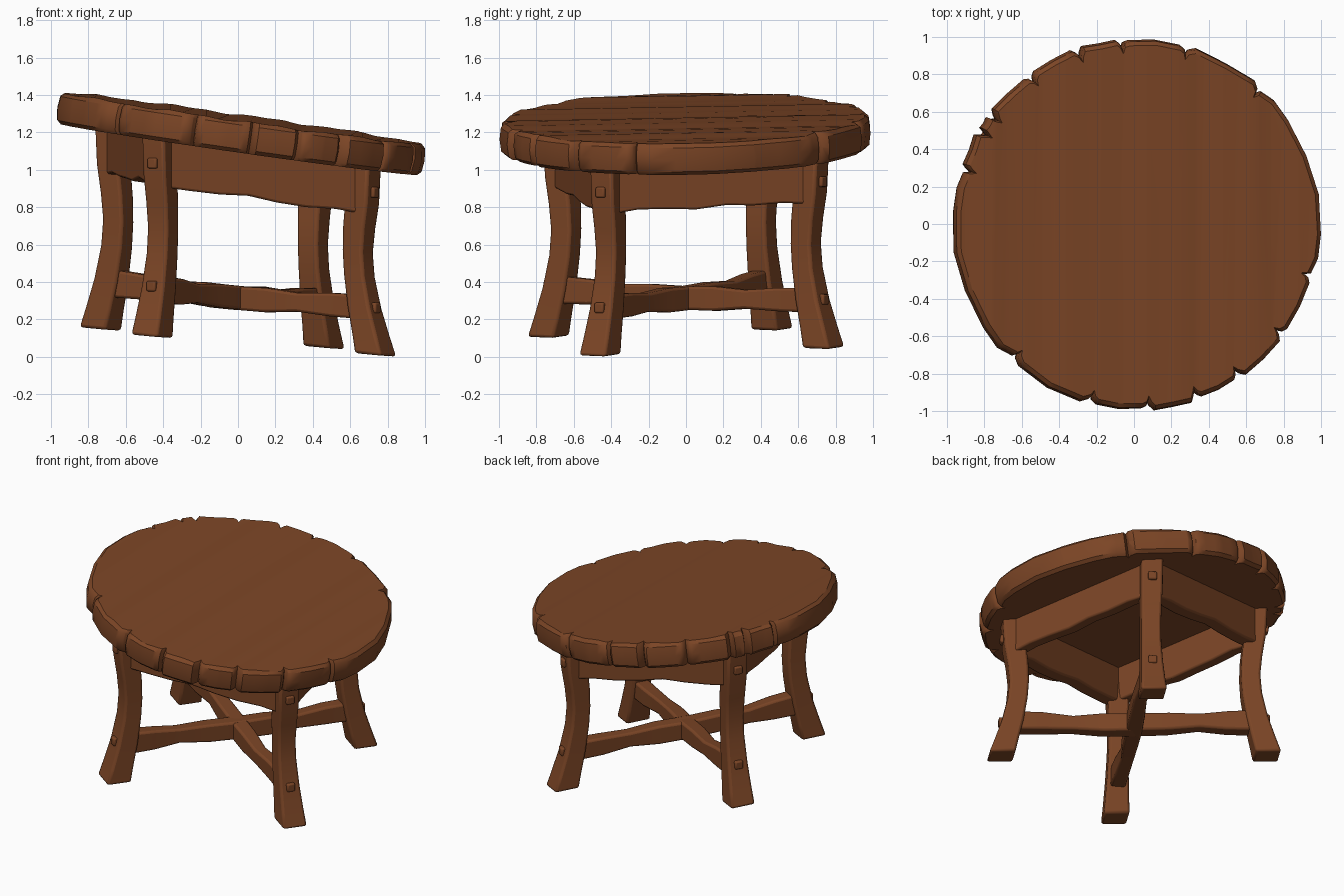
import bpy, bmesh, math, random
from mathutils import Vector, Matrix

random.seed(4)
if "Cube" in bpy.data.objects:
    bpy.data.objects.remove(bpy.data.objects["Cube"])

wood = bpy.data.materials.new("brown wood")
wood.use_nodes = True
wood.diffuse_color = (0.2, 0.06, 0.019, 1)
bsdf = wood.node_tree.nodes["Principled BSDF"]
bsdf.inputs["Base Color"].default_value = wood.diffuse_color
bsdf.inputs["Roughness"].default_value = 0.8


def floor_z(x, y):
    return 0.08 - 0.086 * x + 0.013 * y


def under_z(x, y):
    return 1.11 - 0.143 * x + 0.018 * y


def finish(name, bm, bevel=0.0):
    bmesh.ops.recalc_face_normals(bm, faces=bm.faces)
    mesh = bpy.data.meshes.new(name)
    bm.to_mesh(mesh)
    bm.free()
    mesh.materials.append(wood)
    obj = bpy.data.objects.new(name, mesh)
    bpy.context.collection.objects.link(obj)
    if bevel:
        mod = obj.modifiers.new("soft edges", "BEVEL")
        mod.width = bevel
        mod.segments = 2
        mod.angle_limit = math.radians(40)
    bpy.ops.object.select_all(action="DESELECT")
    obj.select_set(True)
    bpy.context.view_layer.objects.active = obj
    bpy.ops.object.shade_smooth_by_angle(angle=math.radians(40))
    return obj


def loft(name, rings, bevel=0.0):
    """Skin a list of equally long point rings and cap both ends."""
    bm = bmesh.new()
    loops = [[bm.verts.new(p) for p in ring] for ring in rings]
    for a, b in zip(loops, loops[1:]):
        for i in range(len(a)):
            j = (i + 1) % len(a)
            bm.faces.new((a[i], a[j], b[j], b[i]))
    bm.faces.new(loops[0])
    bm.faces.new(loops[-1])
    return finish(name, bm, bevel)


CORNERS = ((-1, -1), (1, -1), (1, 1), (-1, 1))

# Round top: chunky rim pieces separated by notches
NOTCHES = [-71, -56, -37, -16.5, 47.5, 74, 95, 109, 126, 143.5, 149.5, 162.5, 227, 255, 273.5]
outline = []
for a, b in zip(NOTCHES, NOTCHES[1:] + [NOTCHES[0] + 360]):
    outline.append((a, 0.94))
    lo, hi = a + 0.8, b - 0.8
    outline.append((lo, 0.965 + random.uniform(0, 0.01)))
    steps = max(2, round((hi - lo) / 13))
    for k in range(steps + 1):
        t = min(max(k / steps, 0.08), 0.92)
        outline.append((lo + (hi - lo) * t, 0.988 + random.uniform(-0.008, 0.008)))
    outline.append((hi, 0.965 + random.uniform(0, 0.01)))


def rim(scale, z):
    return [(scale * r * math.cos(math.radians(a)), scale * r * math.sin(math.radians(a)), z)
            for a, r in outline]


THICK = 0.168
table_top = loft("table_top", [rim(0.975, 0), rim(0.997, 0.02), rim(1.005, THICK / 2),
                               rim(0.997, THICK - 0.02), rim(0.975, THICK)])
# Worn plank ripples running front to back
bm = bmesh.new()
bm.from_mesh(table_top.data)
for k in range(-14, 15):
    x = k * 0.065
    bmesh.ops.bisect_plane(bm, geom=bm.verts[:] + bm.edges[:] + bm.faces[:],
                           plane_co=(x, 0, 0), plane_no=(1, 0, 0))
for v in bm.verts:
    if v.co.z > THICK - 0.001:
        v.co.z += 0.004 * math.sin(v.co.x * 14) + 0.003 * math.sin(v.co.x * 31 + 1)
bm.to_mesh(table_top.data)
bm.free()
table_top.matrix_world = (Matrix.Translation((0, 0, 1.11))
                          @ Matrix.Rotation(0.018, 4, "X") @ Matrix.Rotation(0.142, 4, "Y"))

# Legs: (height share, distance from centre, width)
LEG = [(0, 0.868, 0.168), (0.1, 0.84, 0.155), (0.25, 0.798, 0.14), (0.42, 0.765, 0.128),
       (0.55, 0.755, 0.126), (0.68, 0.764, 0.133), (0.82, 0.783, 0.14), (1.04, 0.795, 0.14)]
NAMES = ["front_left", "back_left", "back_right", "front_right"]
dirs = [Vector((math.cos(a), math.sin(a), 0))
        for a in (math.radians(-32 + 90 * k) for k in range(4))]


def leg_radius(t):
    for (t0, r0, w0), (t1, r1, w1) in zip(LEG, LEG[1:]):
        if t <= t1:
            f = (t - t0) / (t1 - t0)
            return r0 + (r1 - r0) * f, w0 + (w1 - w0) * f


def leg_point(p, t):
    lo = floor_z(p.x, p.y)
    return Vector((p.x, p.y, lo + (under_z(p.x, p.y) - lo) * t))


for name, d in zip(NAMES, dirs):
    side = Vector((-d.y, d.x, 0))
    rings = [[leg_point(d * (r + u * w / 2) + side * v * w / 2, t) for u, v in CORNERS]
             for t, r, w in LEG]
    loft(name + "_leg", rings, 0.016)
    # Square pegs on the outer face
    for label, t in (("lower", 0.255), ("upper", 0.88)):
        r, w = leg_radius(t)
        c = leg_point(d * (r + w / 2), t)
        rings = [[c + d * o + side * u * 0.028 + Vector((0, 0, v * 0.028)) for u, v in CORNERS]
                 for o in (-0.03, 0.018)]
        loft(f"{name}_{label}_peg", rings, 0.009)

# Apron boards between neighbouring legs, with uneven lower edges
SIDES = ["left", "back", "right", "front"]
for i, name in enumerate(SIDES):
    a, b = dirs[i] * 0.785, dirs[(i + 1) % 4] * 0.785
    out = (a + b).normalized()
    rings = []
    for k in range(8):
        p = a.lerp(b, k / 7)
        wave = random.uniform(-0.014, 0.014)
        ring = []
        for u, v in CORNERS:
            q = p + out * u * 0.047
            q.z = under_z(q.x, q.y) + (0.02 if v > 0 else -0.235 + wave)
            ring.append(q)
        rings.append(ring)
    loft(name + "_apron", rings, 0.012)

# Crossed stretchers: (position, height, thickness, sideways bend)
STRETCHER = [(-0.8, 0.15, 0.1, 0), (-0.6, 0.135, 0.095, 0.005), (-0.42, 0.1, 0.085, 0.015),
             (-0.22, 0.125, 0.1, 0.005), (0, 0.125, 0.105, 0), (0.2, 0.13, 0.1, -0.008),
             (0.4, 0.1, 0.085, -0.015), (0.6, 0.125, 0.095, 0), (0.8, 0.13, 0.1, 0)]
for name, d in (("first_stretcher", dirs[0]), ("second_stretcher", dirs[1])):
    side = Vector((-d.y, d.x, 0))
    rings = []
    for s, h, w, bend in STRETCHER:
        p = d * s + side * bend
        z = floor_z(p.x, p.y) + 0.235 + 0.02 * abs(s)
        rings.append([p + side * u * w / 2 + Vector((0, 0, z + v * h / 2)) for u, v in CORNERS])
    loft(name, rings, 0.014)
